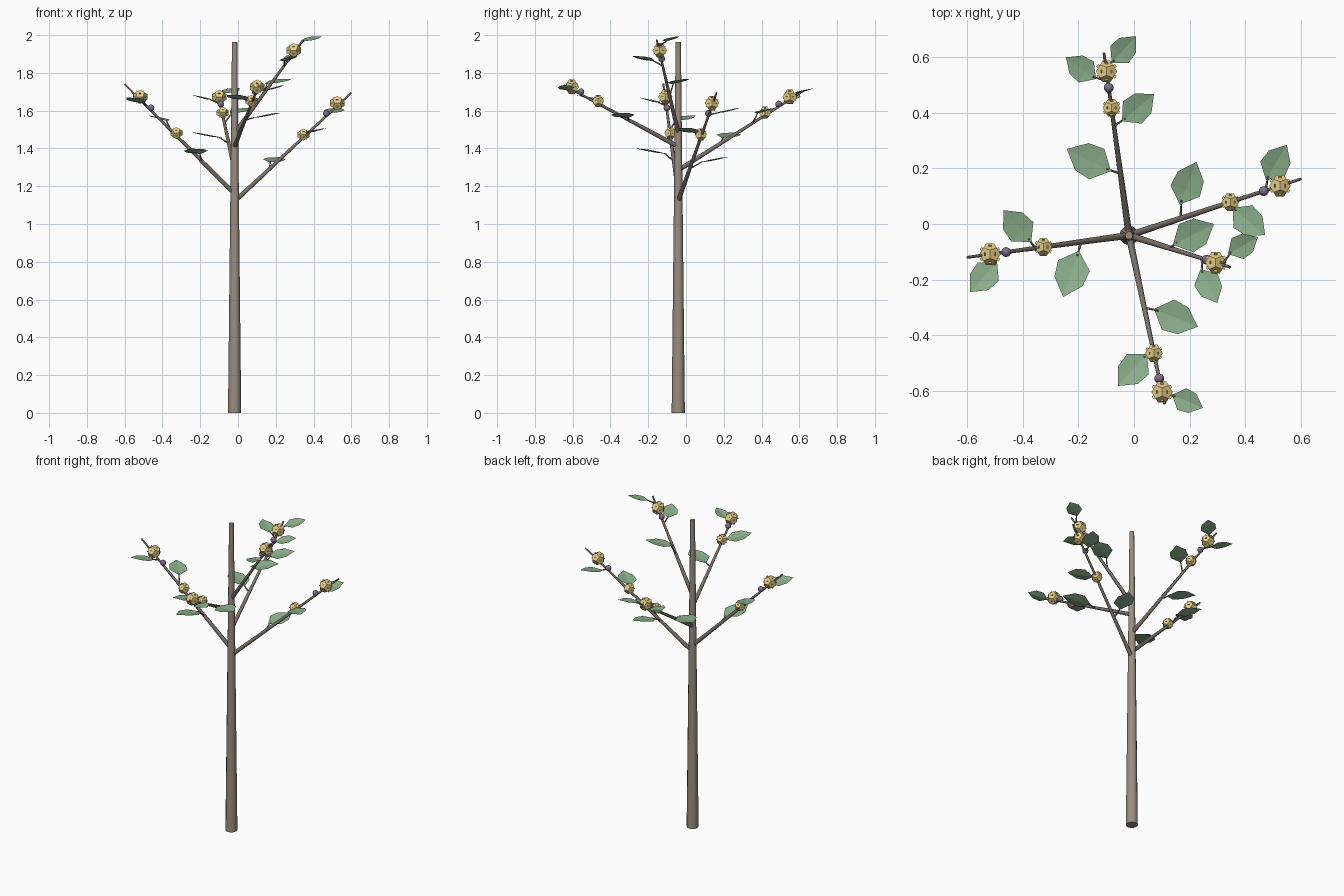
import bpy, bmesh, math
from mathutils import Vector, Matrix

if "Cube" in bpy.data.objects:
    bpy.data.objects.remove(bpy.data.objects["Cube"])


def material(name, rgb):
    m = bpy.data.materials.new(name)
    m.diffuse_color = (*rgb, 1)
    m.use_nodes = True
    m.node_tree.nodes["Principled BSDF"].inputs["Base Color"].default_value = m.diffuse_color
    return m


BARK = material("bark", (0.33, 0.27, 0.22))
TWIG = material("twig_bark", (0.20, 0.165, 0.135))
LEAF = material("leaf_green", (0.26, 0.43, 0.26))
FLOWER = material("flower_yellow", (0.80, 0.63, 0.25))
BUD = material("bud_purple", (0.21, 0.16, 0.26))


def finish(bm, name, mat, smooth=False):
    bmesh.ops.recalc_face_normals(bm, faces=bm.faces)
    me = bpy.data.meshes.new(name)
    bm.to_mesh(me)
    bm.free()
    me.materials.append(mat)
    ob = bpy.data.objects.new(name, me)
    bpy.context.collection.objects.link(ob)
    for p in me.polygons:
        p.use_smooth = smooth and len(p.vertices) <= 4
    return ob


def rod(bm, a, b, r1, r2, sides):
    d = b - a
    m = Matrix.Translation((a + b) / 2) @ d.to_track_quat('Z', 'Y').to_matrix().to_4x4()
    bmesh.ops.create_cone(bm, cap_ends=True, segments=sides, radius1=r1,
                          radius2=r2, depth=d.length, matrix=m)


# Trunk
TX, TY = -0.018, -0.041
bm = bmesh.new()
rod(bm, Vector((TX, TY, 0)), Vector((TX, TY, 1.963)), 0.035, 0.014, 12)
finish(bm, "trunk", BARK, True)

# Branches: base height, tip, flower/bud/small flower position along the branch
BRANCHES = {
    "right": (1.12, (0.60, 0.162, 1.695), 0.88, 0.785, 0.59),
    "back": (1.285, (-0.108, 0.615, 1.70), 0.90, 0.81, 0.70),
    "left": (1.16, (-0.60, -0.12, 1.74), 0.86, 0.76, 0.53),
    "front": (1.41, (0.11, -0.647, 1.735), 0.93, 0.85, 0.70),
    "upper": (1.48, (0.345, -0.155, 1.975), 0.86, 0.77, None),
}

# Leaves: blade base x y, tip x y, middle height
LEAVES = {
    "right": [(0.165, 0.07, 0.225, 0.223, 1.34), (0.355, 0.058, 0.472, -0.04, 1.495),
              (0.475, 0.158, 0.55, 0.285, 1.60)],
    "back": [(-0.083, 0.19, -0.242, 0.27, 1.47), (-0.043, 0.37, 0.072, 0.468, 1.60),
             (-0.08, 0.58, 0.007, 0.676, 1.705), (-0.137, 0.522, -0.245, 0.60, 1.67)],
    "left": [(-0.198, -0.097, -0.255, -0.263, 1.385), (-0.37, -0.065, -0.47, 0.05, 1.56),
             (-0.493, -0.137, -0.59, -0.245, 1.655)],
    "front": [(0.072, -0.306, 0.23, -0.37, 1.575), (0.047, -0.468, -0.058, -0.583, 1.67),
              (0.137, -0.615, 0.248, -0.662, 1.72)],
    "upper": [(0.14, -0.075, 0.288, 0.0, 1.755), (0.338, -0.108, 0.446, -0.047, 1.98),
              (0.24, -0.162, 0.30, -0.284, 1.875)],
}
G = (1 + 5 ** 0.5) / 2


def flower(bm, c, r):
    # Dodecahedron body with a thin small stud on each of its twelve faces
    pts = [Vector((x, y, z)) for x in (-1, 1) for y in (-1, 1) for z in (-1, 1)]
    for s in (-1, 1):
        for t in (-1, 1):
            v = (0, s / G, t * G)
            pts += [Vector((v[i % 3], v[(i + 1) % 3], v[(i + 2) % 3])) for i in range(3)]
    vs = [bm.verts.new(c + p * (r / 3 ** 0.5)) for p in pts]
    new = bmesh.ops.convex_hull(bm, input=vs)["geom"]
    faces = [f for f in new if isinstance(f, bmesh.types.BMFace)]
    edges = list({e for f in faces for e in f.edges})
    bmesh.ops.dissolve_limit(bm, angle_limit=0.05, verts=vs, edges=edges)
    for s in (-1, 1):
        for t in (-1, 1):
            v = (0, s * G, t)
            for i in range(3):
                n = Vector((v[i % 3], v[(i + 1) % 3], v[(i + 2) % 3])).normalized()
                m = (Matrix.Translation(c + n * r * 0.8)
                     @ n.to_track_quat('Z', 'Y').to_matrix().to_4x4()
                     @ Matrix.Diagonal((r * 0.28, r * 0.06, r * 0.34, 1)))
                bmesh.ops.create_cube(bm, size=1, matrix=m)


def leaf(bm, base, tip):
    # Pointed blade, slightly folded along the midrib
    d = tip - base
    side = Vector((-d.y, d.x, 0)).normalized() * d.length
    mid = [bm.verts.new(base + d * t - Vector((0, 0, h)))
           for t, h in ((0, 0), (0.35, 0.004), (0.7, 0.003), (1, 0))]
    for s in (-1, 1):
        a, b = [bm.verts.new(base + d * t + side * w * s + Vector((0, 0, 0.003 + 0.005 * s)))
                for t, w in ((0.32, 0.34), (0.66, 0.30))]
        bm.faces.new((mid[0], mid[1], a))
        bm.faces.new((mid[1], mid[2], b, a))
        bm.faces.new((mid[2], mid[3], b))


for name, (z, tip, big, bud, small) in BRANCHES.items():
    a, b = Vector((TX, TY, z)), Vector(tip)
    d = b - a

    # Branch with its leaf stems, which lean outwards
    bm = bmesh.new()
    rod(bm, a, b, 0.0125, 0.005, 8)
    lm = bmesh.new()
    for bx, by, tx, ty, lz in LEAVES[name]:
        base, end = Vector((bx, by, lz - 0.014)), Vector((tx, ty, lz + 0.014))
        t = (base - a).xy.dot(d.xy) / d.xy.length_squared
        rod(bm, a + d * min(t - 0.02, 0.97), base.lerp(end, 0.1), 0.005, 0.003, 5)
        leaf(lm, base, end)
    finish(bm, name + "_branch", TWIG, True)
    finish(lm, name + "_leaves", LEAF)

    # Flowers and bud
    up = Vector((0, 0, 0.014))
    bm = bmesh.new()
    flower(bm, a + d * big + up, 0.041)
    if small:
        flower(bm, a + d * small + up, 0.034)
    finish(bm, name + "_flowers", FLOWER)
    bm = bmesh.new()
    bmesh.ops.create_uvsphere(bm, u_segments=10, v_segments=6, radius=0.018,
                              matrix=Matrix.Translation(a + d * bud + up))
    finish(bm, name + "_bud", BUD, True)
